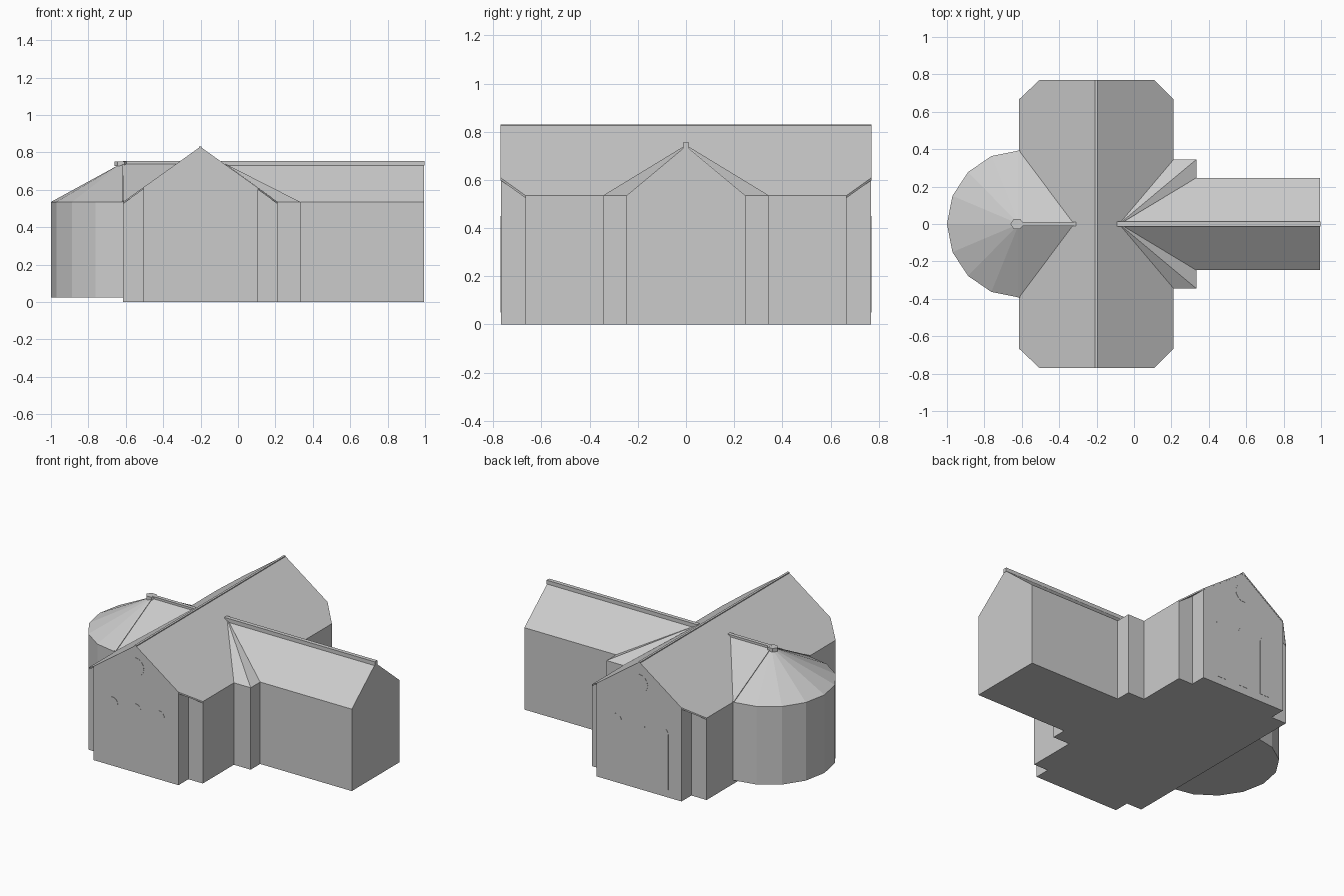
import bpy, bmesh, math
from mathutils import Vector

if "Cube" in bpy.data.objects:
    bpy.data.objects.remove(bpy.data.objects["Cube"])

EAVE, TOP, RIDGE = 0.535, 0.745, 0.83   # eave height, arm ridge, transept ridge
CX = -0.2015                            # transept ridge line
W, E = -0.615, 0.212                    # transept side walls
SLOPE = (RIDGE - EAVE) / (E - CX)


def mesh(name, verts, faces):
    bm = bmesh.new()
    vs = [bm.verts.new(v) for v in verts]
    for f in faces:
        bm.faces.new([vs[i] for i in f])
    bmesh.ops.recalc_face_normals(bm, faces=bm.faces)
    me = bpy.data.meshes.new(name)
    bm.to_mesh(me)
    bm.free()
    ob = bpy.data.objects.new(name, me)
    bpy.context.collection.objects.link(ob)
    return ob


def loft(name, a, b):
    """Closed solid between two matching outlines."""
    n = len(a)
    sides = [(i, (i + 1) % n, (i + 1) % n + n, i + n) for i in range(n)]
    return mesh(name, list(a) + list(b), [tuple(range(n)), tuple(range(n, 2 * n))] + sides)


def along_y(name, prof, y0, y1):
    return loft(name, [(x, y0, z) for x, z in prof], [(x, y1, z) for x, z in prof])


def along_x(name, prof, x0, x1):
    return loft(name, [(x0, y, z) for y, z in prof], [(x1, y, z) for y, z in prof])


def box(name, x0, x1, y0, y1, z0, z1):
    return along_x(name, [(y0, z0), (y1, z0), (y1, z1), (y0, z1)], x0, x1)


def roof_z(x):
    return RIDGE - SLOPE * abs(x - CX)


def rib(name, p, q, r=0.008):
    p, q = Vector(p), Vector(q)
    side = (q - p).cross(Vector((0, 0, 1))).normalized() * r
    up = side.cross(q - p).normalized() * r
    ring = [side + up, side - up, -side - up, -side + up]
    return loft(name, [p + o for o in ring], [q + o for o in ring])


# Transept: wide body plus longer gabled core, leaving notched corners
for name, x0, x1, y in (("transept_body", W, E, 0.666), ("transept_gable_core", -0.505, 0.108, 0.768)):
    along_y(name, [(x0, 0), (x1, 0), (x1, roof_z(x1) - .003), (CX, RIDGE - .003),
                   (x0, roof_z(x0) - .003)], -y, y)

# Transept roof slabs with clipped corners
for name, inner, outer in (("transept_roof_west", -0.505, W), ("transept_roof_east", 0.108, E)):
    plan = [(CX, -.77), (inner, -.77), (outer, -.666), (outer, .666), (inner, .77), (CX, .77)]
    # outline is planar since height depends only on x
    loft(name, [(x, y, roof_z(x)) for x, y in plan], [(x, y, roof_z(x) - .01) for x, y in plan])

# Long arm with its gable
along_x("nave", [(-.247, 0), (.247, 0), (.247, EAVE), (0, TOP - .004), (-.247, EAVE)], -0.08, 0.995)

# Shoulder block and flared roofs beside the crossing
box("nave_shoulder", 0.1, 0.333, -.345, .345, 0, EAVE)
for s, side in ((1, "back"), (-1, "front")):
    apex = (-0.08, 0, TOP)
    mesh("flared_roof_" + side,
         [(E, s * .345, EAVE), (.333, s * .345, EAVE), (.333, s * .247, EAVE), (E, s * .1, EAVE), apex],
         [(0, 1, 2, 3), (0, 1, 4), (1, 2, 4), (2, 3, 4), (3, 0, 4)])

# Apse: half of a sixteen-sided drum with a cone roof
arc = [(W - .385 * math.sin(a), .393 * math.cos(a)) for a in (math.pi * i / 8 for i in range(9))]
loft("apse_wall", [(x, y, .025) for x, y in arc], [(x, y, EAVE) for x, y in arc])
n = len(arc)
mesh("apse_roof", [(x, y, EAVE) for x, y in arc] + [(W, 0, TOP)],
     [tuple(range(n))] + [(i, (i + 1) % n, n) for i in range(n)])
mesh("apse_link_roof",
     [(W, -.393, EAVE), (W, .393, EAVE), (W, 0, TOP), (-.32, 0, TOP)],
     [(0, 1, 2), (0, 2, 3), (1, 2, 3), (0, 1, 3)])

# Ridge caps, hip ribs and the apse knob
box("nave_ridge_cap", -0.09, 0.998, -.013, .013, .73, .755)
box("apse_ridge_cap", W, -0.31, -.012, .012, .73, .753)
box("transept_ridge_cap", CX - .007, CX + .007, -.77, .77, .818, .831)
for s, side in ((1, "back"), (-1, "front")):
    rib("apse_hip_rib_" + side, (W, s * .39, EAVE), (W, 0, TOP - .003), .006)
hexa = [(-.625 + .036 * math.cos(math.pi * i / 3), .03 * math.sin(math.pi * i / 3)) for i in range(6)]
loft("apse_knob", [(x, y, .728) for x, y in hexa], [(x, y, .752) for x, y in hexa])

# Shallow window panels on both gable ends
for s, side in ((1, "back"), (-1, "front")):
    for i, x in enumerate((-.37, CX, -.033)):
        prof = [(x - .04, .05), (x + .04, .05)]
        prof += [(x + .04 * math.cos(math.pi * k / 8), .41 + .04 * math.sin(math.pi * k / 8)) for k in range(9)]
        along_y(f"arched_window_{side}_{i + 1}", prof, s * .75, s * .7695)
    disc = [(CX + .06 * math.cos(math.pi * k / 8), .69 + .06 * math.sin(math.pi * k / 8)) for k in range(16)]
    along_y("round_window_" + side, disc, s * .75, s * .7695)
